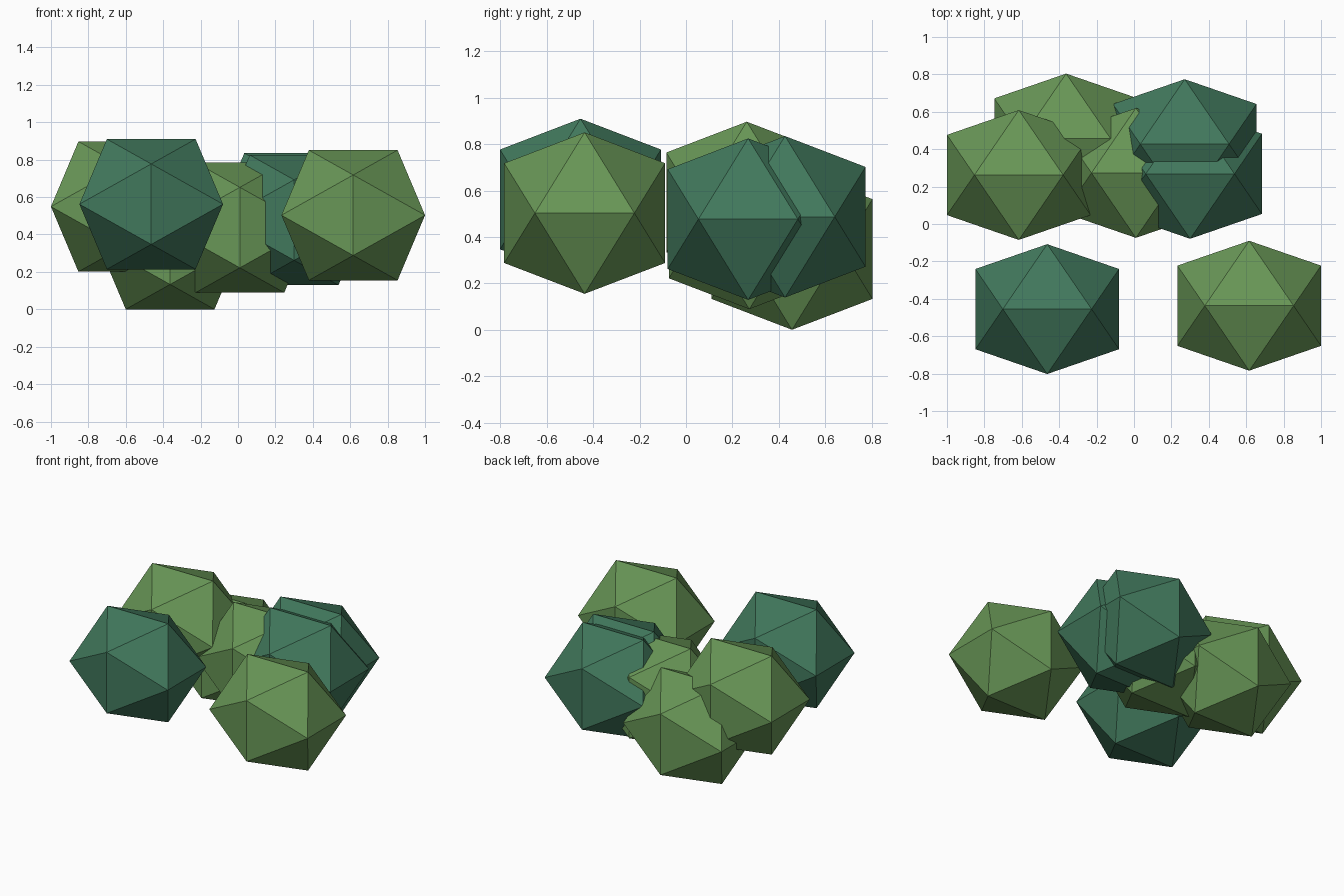
import bpy, bmesh

if "Cube" in bpy.data.objects:
    bpy.data.objects.remove(bpy.data.objects["Cube"])

PHI = (1 + 5 ** 0.5) / 2
HALF = (0.384, 0.347, 0.348)  # half extents of every clump


def material(name, rgb):
    m = bpy.data.materials.new(name)
    m.diffuse_color = (*rgb, 1)
    m.use_nodes = True
    m.node_tree.nodes["Principled BSDF"].inputs["Base Color"].default_value = m.diffuse_color
    return m


light = material("light_green", (0.138, 0.305, 0.093))
dark = material("dark_green", (0.053, 0.188, 0.107))


def clump(name, centre, mat):
    """Slightly flattened icosahedron with a level edge on top."""
    bm = bmesh.new()
    s = 1 / PHI
    for u in (-1, 1):
        for v in (-s, s):
            for p in ((v, 0, u), (u, v, 0), (0, u, v)):
                bm.verts.new([c * h for c, h in zip(p, HALF)])
    bmesh.ops.convex_hull(bm, input=bm.verts)
    bmesh.ops.recalc_face_normals(bm, faces=bm.faces)
    me = bpy.data.meshes.new(name)
    bm.to_mesh(me)
    bm.free()
    me.materials.append(mat)
    ob = bpy.data.objects.new(name, me)
    ob.location = centre
    bpy.context.collection.objects.link(ob)


# Leaf clumps
clump("front_left_clump", (-0.464, -0.455, 0.562), dark)
clump("front_right_clump", (0.616, -0.437, 0.503), light)
clump("left_clump", (-0.616, 0.262, 0.549), light)
clump("back_left_clump", (-0.363, 0.457, 0.348), light)
clump("centre_clump", (0.010, 0.273, 0.437), light)
clump("back_right_clump", (0.271, 0.427, 0.487), dark)
clump("right_clump", (0.300, 0.268, 0.477), dark)
